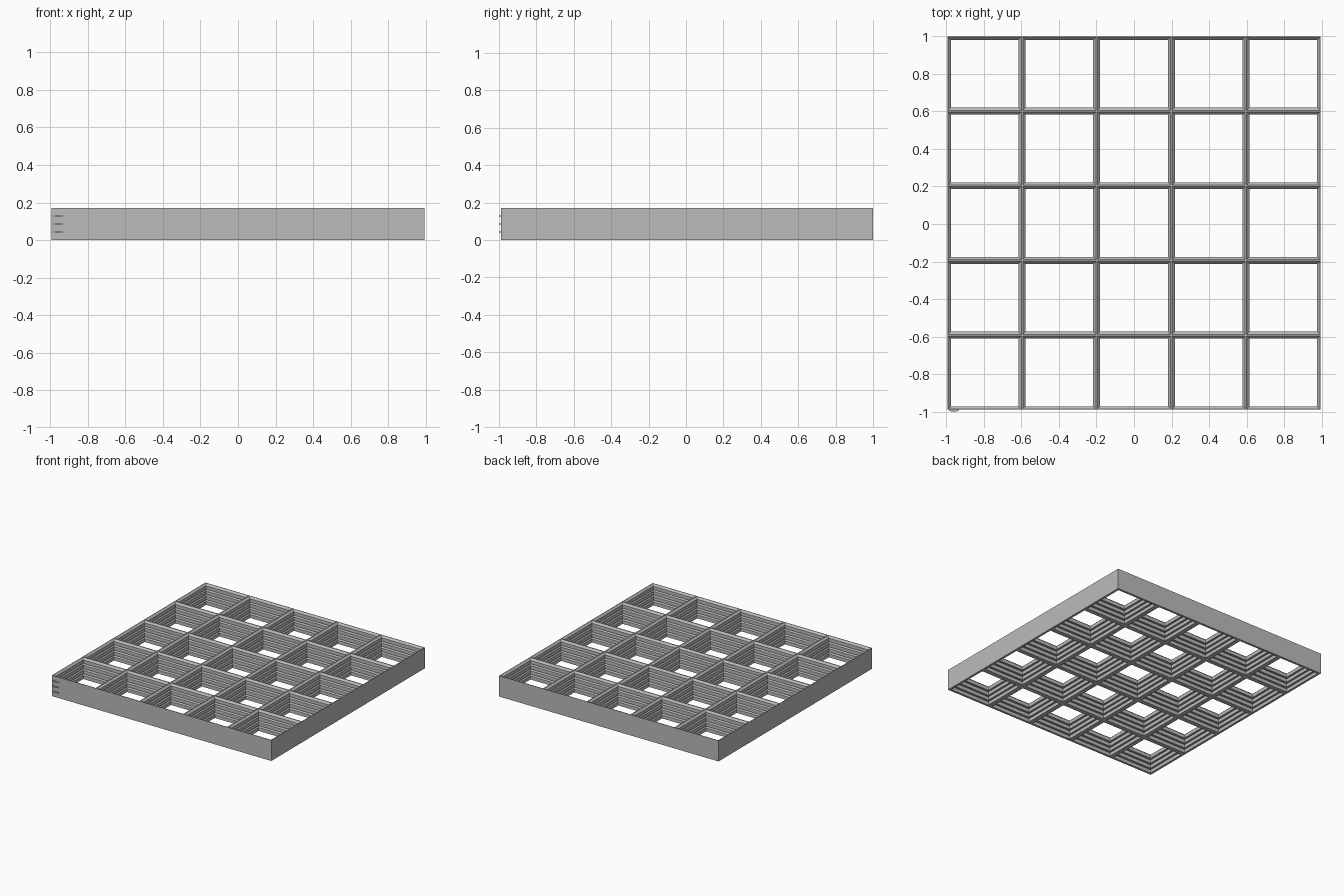
import bpy, bmesh, math

if "Cube" in bpy.data.objects:
    bpy.data.objects.remove(bpy.data.objects["Cube"])

N = 5                   # cells per side
HALF = 0.995            # half width of the grid
CY = 0.005              # grid centre in y
CELL = 2 * HALF / N
LAYERS = 4
H = 0.171               # total height
LH = H / LAYERS
WALL = 0.0185           # half width of a bar at its base
CREST = 0.004           # half width of a bar at its crest

grey = bpy.data.materials.new("grey plastic")
grey.diffuse_color = (0.5, 0.5, 0.5, 1)
grey.use_nodes = True
grey.node_tree.nodes["Principled BSDF"].inputs["Base Color"].default_value = grey.diffuse_color


def make_object(name, bm):
    bmesh.ops.remove_doubles(bm, verts=bm.verts, dist=0.0004)
    bmesh.ops.recalc_face_normals(bm, faces=bm.faces)
    mesh = bpy.data.meshes.new(name)
    bm.to_mesh(mesh)
    bm.free()
    mesh.materials.append(grey)
    ob = bpy.data.objects.new(name, mesh)
    bpy.context.collection.objects.link(ob)
    return ob


def square(bm, cx, cy, r, z):
    return [bm.verts.new((cx + sx * r, cy + sy * r, z))
            for sx, sy in ((-1, -1), (1, -1), (1, 1), (-1, 1))]


def bridge(bm, a, b):
    for i in range(4):
        j = (i + 1) % 4
        bm.faces.new((a[i], a[j], b[j], b[i]))


# Stacked wall profile: upright base, then a 45 degree bevel up to a thin crest
profile = [(0, 0)]
for k in range(LAYERS):
    z = k * LH
    profile += [(WALL, z), (WALL, z + LH - (WALL - CREST)), (CREST, z + LH)]
profile.append((0, H))

# Cell linings, repeated over the grid
bm = bmesh.new()
for i in range(N):
    for j in range(N):
        cx = -HALF + (i + 0.5) * CELL
        cy = CY - HALF + (j + 0.5) * CELL
        rings = [square(bm, cx, cy, CELL / 2 - inset, z) for inset, z in profile]
        for a, b in zip(rings, rings[1:]):
            bridge(bm, a, b)

# Plain outer sides
bridge(bm, square(bm, 0, CY, HALF, 0), square(bm, 0, CY, HALF, H))
make_object("stacked_grid_frame", bm)

# Thin rounded separation tabs at the front left corner, one per layer joint
for k in range(1, LAYERS):
    bm = bmesh.new()
    outline = [(-0.96 + 0.027 * math.cos(t), CY - HALF - 0.01 * math.sin(t))
               for t in (math.pi * s / 12 for s in range(13))]
    low = [bm.verts.new((x, y, k * LH - 0.003)) for x, y in outline]
    face = bm.faces.new(low)
    ext = bmesh.ops.extrude_face_region(bm, geom=[face])
    for v in ext["geom"]:
        if isinstance(v, bmesh.types.BMVert):
            v.co.z += 0.006
    make_object(f"separation_tab_{k}", bm)
